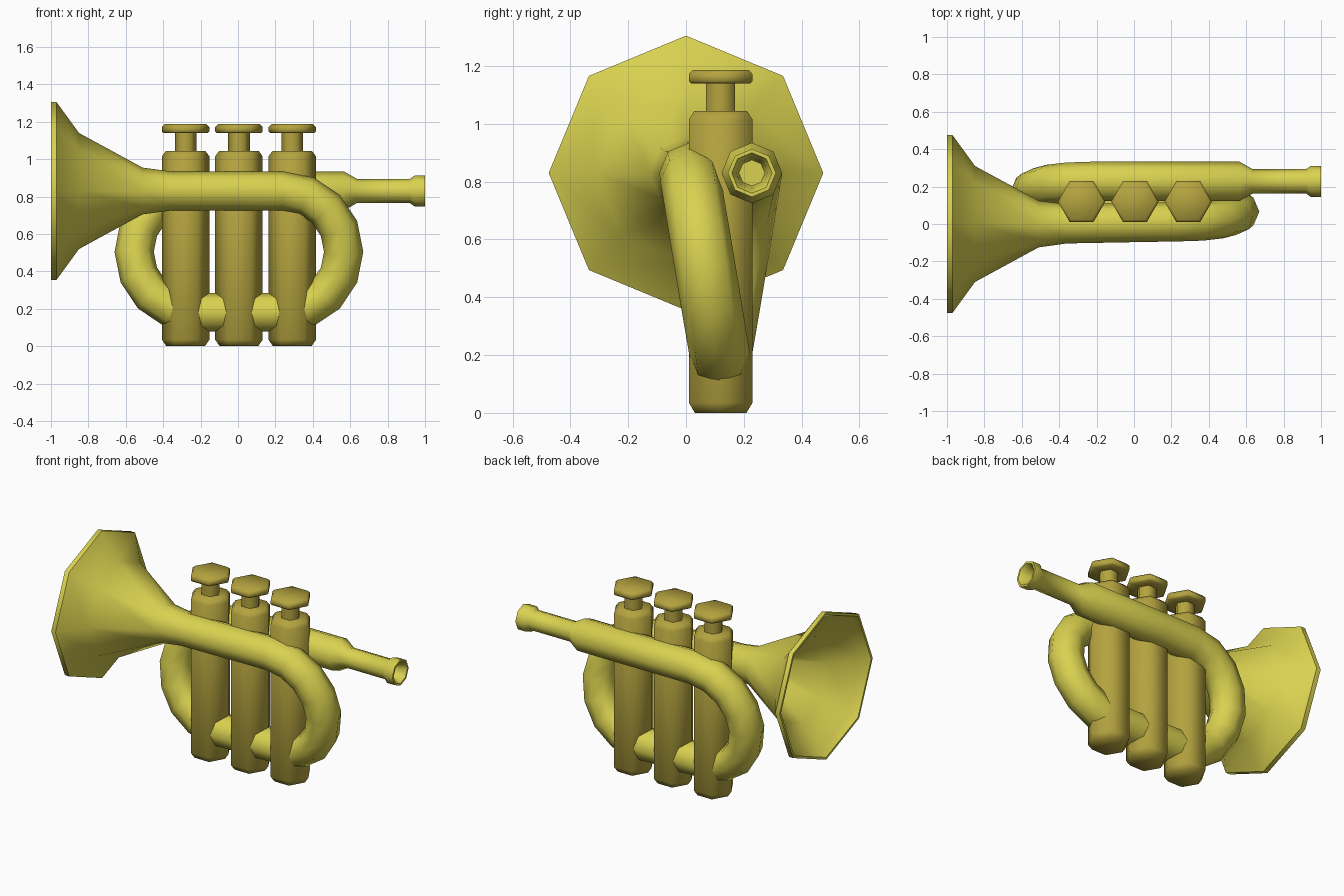
import bpy, bmesh
from math import sin, cos, pi, radians
from mathutils import Vector

if "Cube" in bpy.data.objects:
    bpy.data.objects.remove(bpy.data.objects["Cube"])

CX, CY = 0.005, 0.12      # middle of the valve block
AXIS_Z = 0.83             # height of the upper tubes


def material(name, color):
    m = bpy.data.materials.new(name)
    m.diffuse_color = color
    m.use_nodes = True
    m.node_tree.nodes["Principled BSDF"].inputs["Base Color"].default_value = m.diffuse_color
    return m


BRASS = material("bright_brass", (0.70, 0.64, 0.08, 1))
DARK = material("dark_brass", (0.46, 0.37, 0.05, 1))


def skin(name, rings, mat, angle):
    """Bridge a list of equal-sided rings and cap both ends."""
    bm = bmesh.new()
    loops = [[bm.verts.new(p) for p in ring] for ring in rings]
    n = len(loops[0])
    for a, b in zip(loops, loops[1:]):
        for k in range(n):
            j = (k + 1) % n
            bm.faces.new((a[k], a[j], b[j], b[k]))
    bm.faces.new(loops[0][::-1])
    bm.faces.new(loops[-1])
    bmesh.ops.recalc_face_normals(bm, faces=bm.faces)
    mesh = bpy.data.meshes.new(name)
    bm.to_mesh(mesh)
    bm.free()
    mesh.materials.append(mat)
    ob = bpy.data.objects.new(name, mesh)
    bpy.context.collection.objects.link(ob)
    bpy.ops.object.select_all(action='DESELECT')
    ob.select_set(True)
    bpy.context.view_layer.objects.active = ob
    bpy.ops.object.shade_smooth_by_angle(angle=radians(angle))
    return ob


def ring(center, tangent, radius, sides=8):
    """Ring across the tangent, with one corner pointing up / outward."""
    t = tangent.normalized()
    y = Vector((0, 1, 0))
    side = (y - t * y.dot(t)).normalized()
    up = side.cross(t)
    return [center + radius * (cos(2 * pi * k / sides) * up + sin(2 * pi * k / sides) * side)
            for k in range(sides)]


def half_tube(name, stations, turned):
    """Straight profile (x, radius, y) followed by the tilted half-circle bend."""
    rings = [ring(Vector((x, y, AXIS_Z)), Vector((1, 0, 0)), r) for x, r, y in stations]
    for i in range(9):
        a = pi / 2 - i * pi / 8
        z = 0.505 + 0.325 * sin(a)
        p = Vector((0.235 + 0.325 * cos(a), -0.108 * (z - 0.18) / 0.65, z))
        dz = -cos(a)
        t = Vector((sin(a), -0.108 * dz / 0.65, dz))
        rings.append(ring(p, t, 0.105))
    s = -1 if turned else 1
    rings = [[Vector((CX + s * p.x, CY + s * p.y, p.z)) for p in r] for r in rings]
    skin(name, rings, BRASS, 50)


# Front tube with hollow bell
bell = [(-0.50, 0.085, -0.12), (-0.835, 0.28, -0.12), (-0.96, 0.435, -0.12),
        (-1.005, 0.46, -0.12), (-1.005, 0.475, -0.12), (-0.975, 0.475, -0.12),
        (-0.855, 0.31, -0.12), (-0.515, 0.125, -0.12), (-0.365, 0.105, -0.119),
        (0, 0.105, -0.112)]
half_tube("bell_tube", bell, False)

# Rear tube with hollow mouthpiece, turned half a circle
mouth = [(-0.90, 0.045), (-0.965, 0.055), (-0.995, 0.07), (-0.995, 0.083), (-0.94, 0.083),
         (-0.915, 0.065), (-0.63, 0.065), (-0.56, 0.105), (0, 0.105)]
half_tube("mouthpiece_tube", [(x, r, -0.108) for x, r in mouth], True)


# Three six-sided valves with plungers
def hex_turned(name, x, profile):
    rings = [[Vector((x + r * cos(k * pi / 3), CY + r * sin(k * pi / 3), z)) for k in range(6)]
             for z, r in profile]
    skin(name, rings, DARK, 62)


for i, dx in enumerate((-0.285, 0, 0.285), 1):
    hex_turned(f"valve_casing_{i}", CX + dx,
               [(0, 0.103), (0.035, 0.127), (1.015, 0.127), (1.045, 0.105)])
    hex_turned(f"valve_plunger_{i}", CX + dx,
               [(1.03, 0.058), (1.14, 0.058), (1.14, 0.118), (1.148, 0.127),
                (1.172, 0.127), (1.187, 0.112)])

# Short tubes linking the valves
for i, dx in enumerate((-0.1425, 0.1425), 1):
    skin(f"link_tube_{i}",
         [ring(Vector((CX + dx + e, CY, 0.182)), Vector((1, 0, 0)), 0.103) for e in (-0.12, 0.12)],
         BRASS, 50)
